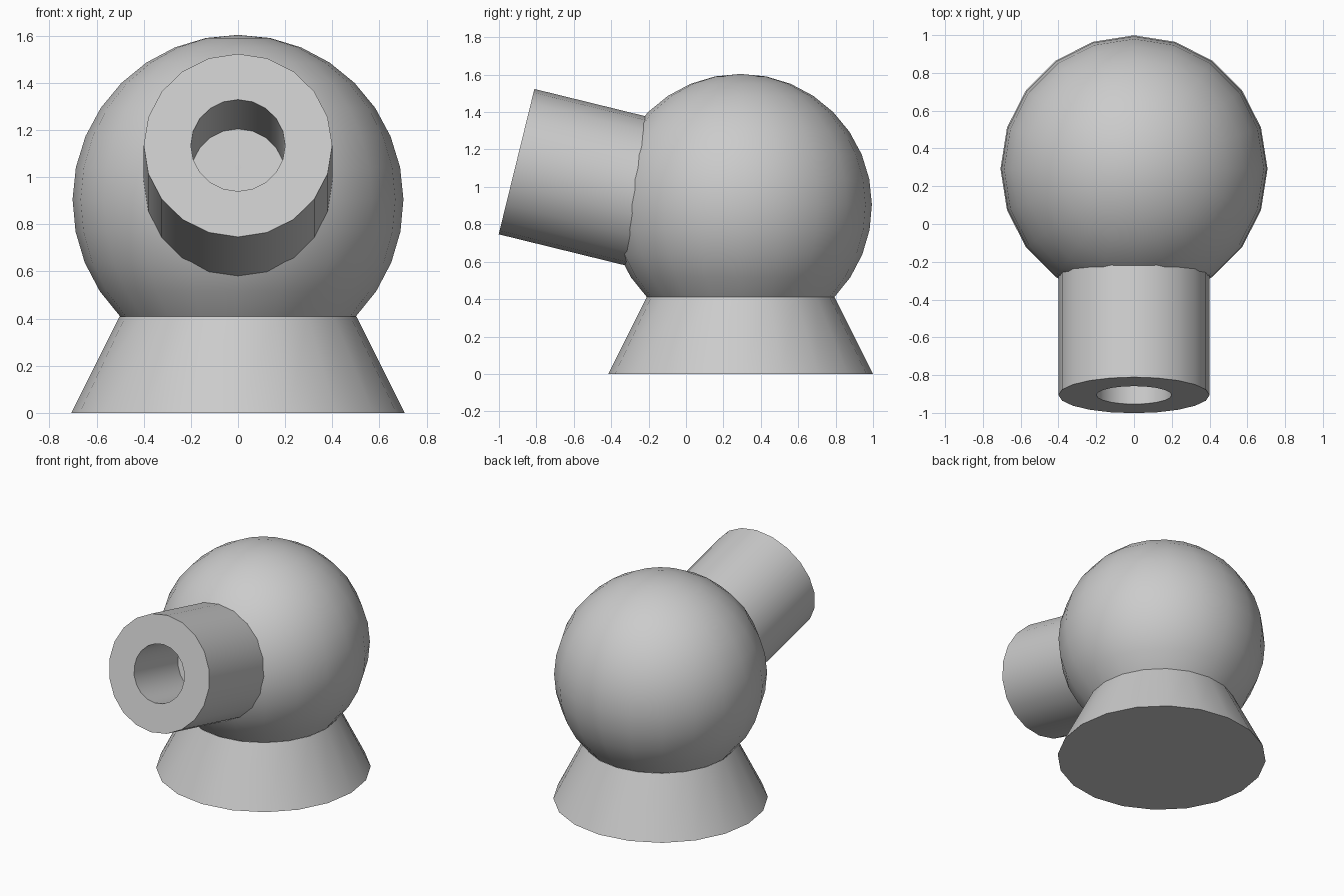
import bpy, math

if "Cube" in bpy.data.objects:
    bpy.data.objects.remove(bpy.data.objects["Cube"])

SIDES = 20


def lathe(name, profile, location=(0, 0, 0), tilt=0.0):
    """Revolve (radius, height) points about z; zero radius closes to a pole."""
    verts, rings, faces = [], [], []
    for r, z in profile:
        n = 1 if r < 1e-5 else SIDES
        rings.append([len(verts) + i for i in range(n)])
        for i in range(n):
            a = 2 * math.pi * i / SIDES
            verts.append((r * math.cos(a), r * math.sin(a), z))
    for low, high in zip(rings, rings[1:]):
        for i in range(SIDES):
            j = (i + 1) % SIDES
            if len(low) == 1:
                faces.append((low[0], high[j], high[i]))
            elif len(high) == 1:
                faces.append((low[i], low[j], high[0]))
            else:
                faces.append((low[i], low[j], high[j], high[i]))
    mesh = bpy.data.meshes.new(name)
    mesh.from_pydata(verts, [], faces)
    obj = bpy.data.objects.new(name, mesh)
    bpy.context.collection.objects.link(obj)
    obj.location = location
    obj.rotation_euler.x = tilt
    bpy.ops.object.select_all(action='DESELECT')
    obj.select_set(True)
    bpy.context.view_layer.objects.active = obj
    bpy.ops.object.shade_smooth_by_angle(angle=math.radians(35))
    return obj


CY, CZ, R = 0.292, 0.902, 0.702      # ball centre and radius
NECK_Z, NECK_R = 0.41, 0.502         # where the ball meets the stand

# Flared stand, closed underneath
lathe("stand", [(0, 0), (0.707, 0), (NECK_R, NECK_Z)], (0, CY, 0))

# Ball, cut off at the neck
STEPS = 12
start = math.asin((NECK_Z - CZ) / R)
arc = [start + (math.pi / 2 - start) * i / STEPS for i in range(STEPS + 1)]
lathe("ball", [(R * math.cos(a), R * math.sin(a)) for a in arc], (0, CY, CZ))

# Tilted barrel with a blind bore; local +z points out of the muzzle
LENGTH, BORE = 0.72, 0.52
angle = math.radians(13.8)
mouth_y, mouth_z = -0.906, 1.135
root = (0, mouth_y + LENGTH * math.cos(angle), mouth_z - LENGTH * math.sin(angle))
lathe("barrel",
      [(0, 0), (0.4, 0), (0.4, LENGTH), (0.2, LENGTH),
       (0.2, LENGTH - BORE), (0, LENGTH - BORE)],
      root, math.pi / 2 - angle)
